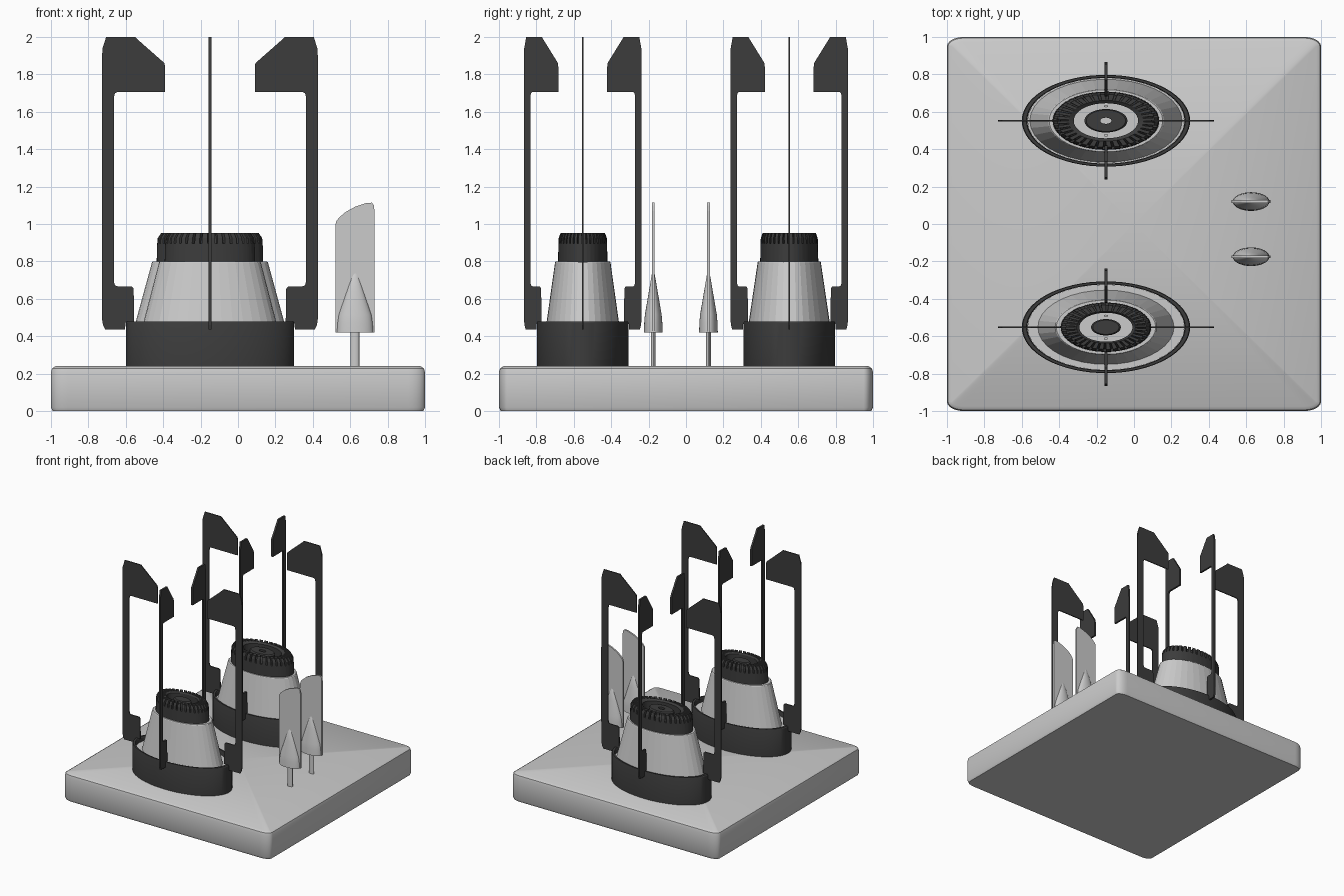
import bpy, bmesh
from math import pi, cos, sin, radians

if "Cube" in bpy.data.objects:
    bpy.data.objects.remove(bpy.data.objects["Cube"])

SQ = 0.545          # burners are elliptical: y squash
BX = -0.15          # burner centre in x

dark = bpy.data.materials.new("dark_iron")
dark.diffuse_color = (0.045, 0.045, 0.045, 1)
dark.use_nodes = True
dark.node_tree.nodes["Principled BSDF"].inputs["Base Color"].default_value = dark.diffuse_color


def finish(bm, name, mat=None, smooth=None):
    bmesh.ops.remove_doubles(bm, verts=bm.verts, dist=1e-5)
    bmesh.ops.recalc_face_normals(bm, faces=bm.faces)
    me = bpy.data.meshes.new(name)
    bm.to_mesh(me)
    bm.free()
    ob = bpy.data.objects.new(name, me)
    bpy.context.collection.objects.link(ob)
    if mat:
        me.materials.append(mat)
    if smooth:
        bpy.ops.object.select_all(action='DESELECT')
        bpy.context.view_layer.objects.active = ob
        ob.select_set(True)
        bpy.ops.object.shade_smooth_by_angle(angle=radians(smooth))
    return ob


def skin(name, loops, mat=None, closed=False, smooth=None):
    """Join columns of points around an axis into a surface."""
    bm = bmesh.new()
    cols = [[bm.verts.new(p) for p in col] for col in loops]
    m = len(cols[0])
    for i, a in enumerate(cols):
        b = cols[(i + 1) % len(cols)]
        for j in range(m if closed else m - 1):
            k = (j + 1) % m
            bm.faces.new((a[j], b[j], b[k], a[k]))
    return finish(bm, name, mat, smooth)


def lathe(name, prof, x, y, n, sy=SQ, **kw):
    ang = [2 * pi * i / n for i in range(n)]
    return skin(name, [[(x + r * cos(a), y + sy * r * sin(a), z) for r, z in prof]
                       for a in ang], **kw)


def plate(name, pts, t, x, y, rot=0, sy=1, mat=None):
    """Flat upright plate from an outline (u, z), thickness t."""
    bm = bmesh.new()
    c, s = round(cos(rot)), round(sin(rot))
    rows = [[bm.verts.new((x + u * c - w * s, y + sy * (u * s + w * c), z))
             for u, z in pts] for w in (-t / 2, t / 2)]
    bm.faces.new(rows[0])
    bm.faces.new(rows[1][::-1])
    for i in range(len(pts)):
        k = (i + 1) % len(pts)
        bm.faces.new((rows[0][i], rows[0][k], rows[1][k], rows[1][i]))
    return finish(bm, name, mat)


# Hob base: rounded slab with softened top edge
cols = []
for q in range(4):
    for i in range(7):
        a = pi / 2 * (q + i / 6)
        sx = 1 if q in (0, 3) else -1
        sy = 1 if q < 2 else -1
        col = [(0, 0, 0)]
        for inset, z in ((.01, 0), (0, .02), (0, .205), (.006, .228), (.025, .24)):
            col.append((sx * .91 + (.09 - inset) * cos(a),
                        sy * .95 + (.05 - inset) * sin(a), z))
        cols.append(col + [(0, 0, .24)])
skin("hob_base", cols, smooth=40)

# Pan support outline: foot on the ring, tall post, hooked top
SUPPORT = [(.405, .48), (.45, .475), (.455, .435), (.56, .435), (.572, .46),
           (.578, .5), (.578, 1.88), (.574, 1.94), (.555, 2), (.40, 2),
           (.385, 1.985), (.243, 1.86), (.24, 1.84), (.24, 1.705), (.495, 1.705),
           (.508, 1.7), (.513, 1.68), (.513, .69), (.508, .672), (.495, .667),
           (.42, .667), (.408, .655)]


def burner(tag, y, rb, rt, rc, rh, rd, hole):
    # Outer ring
    lathe(tag + "_burner_ring",
          [(.45, .24), (.45, .472), (.445, .48), (.425, .48), (.42, .472), (.42, .24)],
          BX, y, 64, mat=dark, closed=True, smooth=30)
    # Tapered cup with drip tray
    lathe(tag + "_burner_cup",
          [(.42, .44), (rb, .44), (rt, .795), (rt - .006, .8), (0, .8)], BX, y, 36)
    # Slotted flame cap
    solid = [(rh, .8), (rc, .8), (rc - .003, .895), (rc - .006, .925),
             (rc - .025, .953), (rc - .085, .953), (rh, .94)]
    slot = [(rh, .8), (rc, .8), (rc - .003, .895), (rc - .03, .897),
            (rc - .045, .925), (rc - .085, .953), (rh, .94)]
    teeth, cols = 36, []
    for t in range(teeth):
        for off, prof in ((0, solid), (.66, solid), (.68, slot), (.98, slot)):
            a = 2 * pi * (t + off) / teeth
            cols.append([(BX + r * cos(a), y + SQ * r * sin(a), z) for r, z in prof])
    skin(tag + "_flame_cap", cols, mat=dark, closed=True)
    # Centre cap
    lathe(tag + "_centre_cap",
          [(rd, .8), (rd, .925), (rd - .01, .935), (hole, .935), (hole, .8)],
          BX, y, 32, mat=dark, smooth=30)
    # Igniter pins
    for s in (-1, 1):
        lathe(tag + "_igniter", [(0, .8), (.012, .8), (.012, .88), (0, .88)],
              BX, y + s * SQ * (rh + rd) / 2, 12)
    # Four pan supports
    for k in range(4):
        plate(tag + "_pan_support", SUPPORT, .016, BX, y, k * pi / 2, SQ, dark)


burner("back", .552, .407, .31, .285, .172, .115, .03)
burner("front", -.552, .364, .272, .242, .142, .08, 0)

# Control knobs: stem, pointed body and upright grip blade
GRIP = [(-.104, .42), (.104, .42), (.104, 1.07), (.1, 1.1), (.09, 1.114), (.06, 1.112),
        (.0, 1.092), (-.05, 1.065), (-.085, 1.035), (-.1, 1.015), (-.104, 1.0)]
for side, y in (("back", .12), ("front", -.175)):
    x = .626
    lathe(side + "_knob_stem", [(0, .24), (.024, .24), (.024, .43), (0, .43)],
          x, y, 16, sy=.55, smooth=30)
    lathe(side + "_knob_body",
          [(0, .42), (.098, .42), (.095, .47), (.088, .515), (.046, .64), (.004, .765), (0, .768)],
          x, y, 32, sy=.51, smooth=30)
    plate(side + "_knob_grip", GRIP, .014, x, y)
